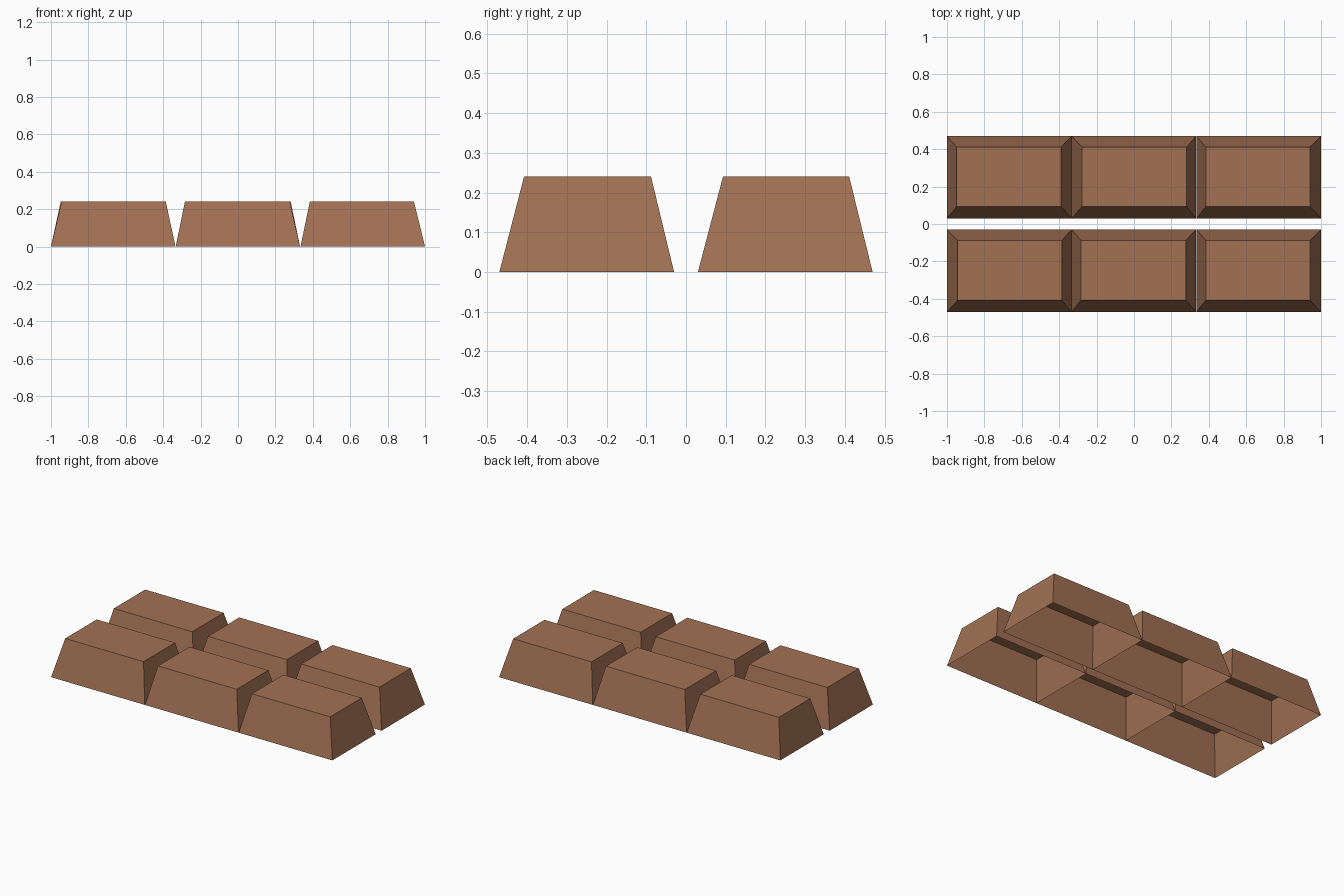
import bpy, bmesh

if "Cube" in bpy.data.objects:
    bpy.data.objects.remove(bpy.data.objects["Cube"])

mat = bpy.data.materials.new("milk_chocolate_brown")
mat.diffuse_color = (0.36, 0.165, 0.088, 1)
mat.use_nodes = True
mat.node_tree.nodes["Principled BSDF"].inputs["Base Color"].default_value = mat.diffuse_color

HEIGHT = 0.24


def chocolate_piece(name, base, top):
    """Tapered block, hollow and open underneath; base/top = (x0, x1, y0, y1)."""
    bm = bmesh.new()
    rings = []
    for (x0, x1, y0, y1), z in ((base, 0), (top, HEIGHT)):
        rings.append([bm.verts.new((x, y, z))
                      for x, y in ((x0, y0), (x1, y0), (x1, y1), (x0, y1))])
    lower, upper = rings
    for i in range(4):
        j = (i + 1) % 4
        bm.faces.new((lower[i], lower[j], upper[j], upper[i]))
    bm.faces.new(upper)
    mesh = bpy.data.meshes.new(name)
    bm.to_mesh(mesh)
    bm.free()
    mesh.materials.append(mat)
    obj = bpy.data.objects.new(name, mesh)
    bpy.context.collection.objects.link(obj)


# Column footprints: base x range, and top x range for each row
columns = {
    "left": ((-1.0, -0.334), {"front": (-0.943, -0.386), "back": (-0.948, -0.39)}),
    "middle": ((-0.333, 0.332), {"front": (-0.284, 0.277), "back": (-0.279, 0.282)}),
    "right": ((0.334, 1.0), {"front": (0.384, 0.941), "back": (0.384, 0.941)}),
}
# Row footprints: base y range and top y range
rows = {
    "front": ((-0.47, -0.03), (-0.408, -0.088)),
    "back": ((0.03, 0.47), (0.093, 0.411)),
}

# Six pieces of the bar
for row, (base_y, top_y) in rows.items():
    for col, (base_x, top_x) in columns.items():
        chocolate_piece(f"{row}_{col}_piece", base_x + base_y, top_x[row] + top_y)
